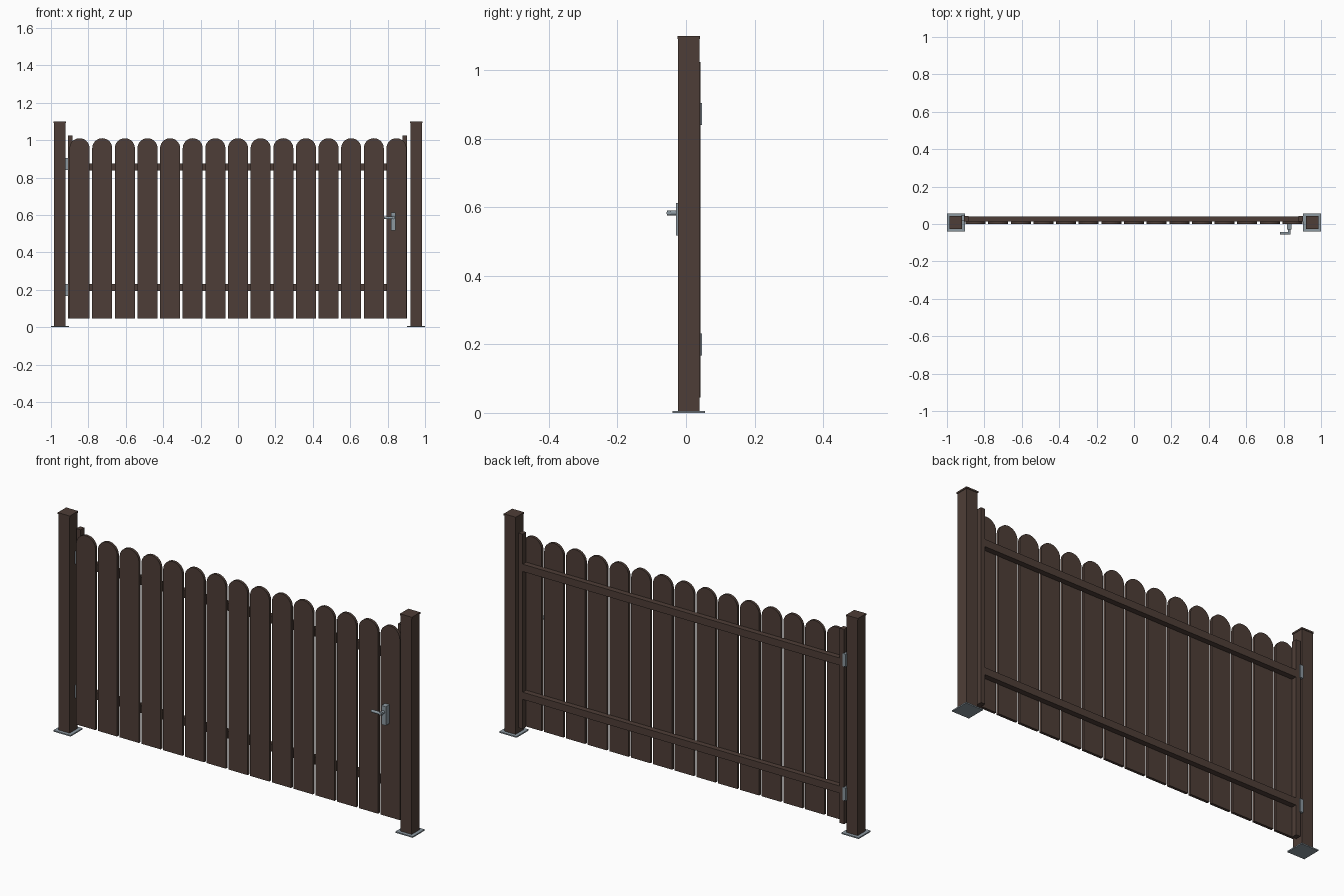
import bpy, bmesh, math
from mathutils import Vector

if "Cube" in bpy.data.objects:
    bpy.data.objects.remove(bpy.data.objects["Cube"])


def material(name, rgb):
    m = bpy.data.materials.new(name)
    m.diffuse_color = (*rgb, 1)
    m.use_nodes = True
    m.node_tree.nodes["Principled BSDF"].inputs["Base Color"].default_value = m.diffuse_color
    return m


BROWN = material("dark brown wood", (0.076, 0.048, 0.038))
STEEL = material("grey steel", (0.262, 0.314, 0.352))


def finish(name, bm, mat):
    bmesh.ops.recalc_face_normals(bm, faces=bm.faces)
    me = bpy.data.meshes.new(name)
    bm.to_mesh(me)
    bm.free()
    me.materials.append(mat)
    ob = bpy.data.objects.new(name, me)
    bpy.context.collection.objects.link(ob)
    return ob


def box(name, x, y, z, mat, bevel=0):
    """Box from (min, max) ranges."""
    bm = bmesh.new()
    bmesh.ops.create_cube(bm, size=1)
    for v in bm.verts:
        v.co = [(r[0] + r[1]) / 2 + c * (r[1] - r[0]) for r, c in zip((x, y, z), v.co)]
    if bevel:
        bmesh.ops.bevel(bm, geom=bm.edges[:], offset=bevel, segments=1, affect='EDGES')
    return finish(name, bm, mat)


def rod(name, a, b, r, mat):
    """Smooth round bar between two points."""
    a, b = Vector(a), Vector(b)
    bm = bmesh.new()
    bmesh.ops.create_cone(bm, cap_ends=True, segments=20, radius1=r, radius2=r, depth=(b - a).length)
    rot = (b - a).to_track_quat('Z', 'Y')
    for v in bm.verts:
        v.co = rot @ v.co + (a + b) / 2
    for f in bm.faces:
        f.smooth = len(f.verts) == 4
    return finish(name, bm, mat)


def slat(name, cx, half, z0, z1, y0, y1):
    """Round-topped board, outline extruded in depth."""
    bm = bmesh.new()
    pts = [(cx - half, z0), (cx + half, z0)]
    for i in range(17):
        t = math.pi * i / 16
        pts.append((cx + half * math.cos(t), z1 - half + half * math.sin(t)))
    face = bm.faces.new([bm.verts.new((x, y0, z)) for x, z in pts])
    ext = bmesh.ops.extrude_face_region(bm, geom=[face])
    for g in ext["geom"]:
        if isinstance(g, bmesh.types.BMVert):
            g.co.y = y1
    return finish(name, bm, BROWN)


# Posts with caps and base plates
PX, PY = 0.952, 0.008
for side, s in (("left", -1), ("right", 1)):
    def square(part, h, z, mat):
        box(f"{side}_{part}", (s * PX - h, s * PX + h), (PY - h, PY + h), z, mat)
    square("base_plate", 0.048, (0, 0.006), STEEL)
    square("post", 0.031, (0.006, 1.092), BROWN)
    square("post_cap", 0.0335, (1.092, 1.1), BROWN)

# Gate boards
for i in range(15):
    slat(f"slat_{i + 1}", (i - 7) * 0.121, 0.0535, 0.047, 1.01, 0.0, 0.0135)

# Frame stiles and rails behind the boards
box("left_stile", (-0.909, -0.885), (0.0135, 0.042), (0.045, 1.025), BROWN)
box("right_stile", (0.88, 0.904), (0.0135, 0.042), (0.045, 1.025), BROWN)
for name, z in (("lower_rail", (0.194, 0.23)), ("upper_rail", (0.837, 0.874))):
    box(name, (-0.886, 0.881), (0.0135, 0.041), z, BROWN)

# Hinges between left post and stile
for name, z in (("lower_hinge", (0.167, 0.232)), ("upper_hinge", (0.841, 0.905))):
    box(name, (-0.922, -0.905), (0.02, 0.047), z, STEEL)

# Latch plate with lever handle
box("latch_plate", (0.818, 0.843), (-0.029, 0.001), (0.518, 0.613), STEEL)
rod("handle_stem", (0.83, -0.028, 0.584), (0.83, -0.056, 0.584), 0.0075, STEEL)
rod("handle_lever", (0.838, -0.05, 0.584), (0.78, -0.05, 0.584), 0.007, STEEL)
